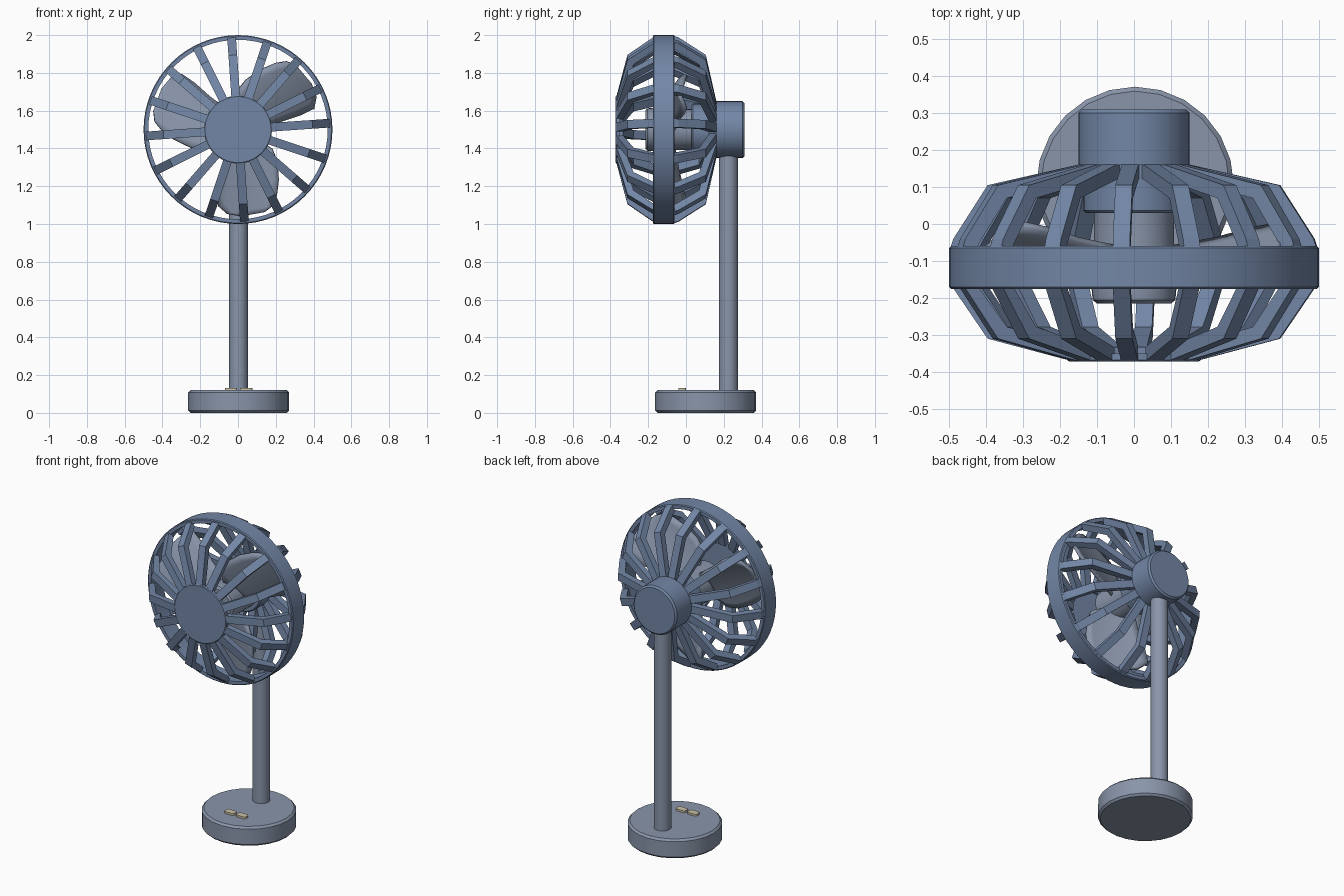
import bpy, bmesh, math
from mathutils import Matrix, Vector

if "Cube" in bpy.data.objects:
    bpy.data.objects.remove(bpy.data.objects["Cube"])

AXIS_Z = 1.5          # height of the fan axis


def material(name, rgb):
    m = bpy.data.materials.new(name)
    m.diffuse_color = (*rgb, 1)
    m.use_nodes = True
    m.node_tree.nodes["Principled BSDF"].inputs["Base Color"].default_value = m.diffuse_color
    return m


BLUE = material("cage_blue", (0.17, 0.24, 0.38))
GREY = material("body_grey_blue", (0.25, 0.30, 0.40))
CREAM = material("button_cream", (0.60, 0.54, 0.38))


def finish(bm, name, mat, angle=35):
    bmesh.ops.recalc_face_normals(bm, faces=bm.faces)
    me = bpy.data.meshes.new(name)
    bm.to_mesh(me)
    bm.free()
    me.materials.append(mat)
    if angle:
        me.shade_smooth()
        me.set_sharp_from_angle(angle=math.radians(angle))
    ob = bpy.data.objects.new(name, me)
    bpy.context.collection.objects.link(ob)
    return ob


def lathe(name, profile, mat, n=48, upright=None, closed=False):
    """Spin (radius, height) points about the fan axis, or about z at `upright`."""
    bm = bmesh.new()
    rings = []
    for r, h in profile:
        ring = []
        for i in range(n):
            a = math.tau * i / n
            c, s = r * math.cos(a), r * math.sin(a)
            p = (upright[0] + c, upright[1] + s, h) if upright else (c, h, AXIS_Z + s)
            ring.append(bm.verts.new(p))
        rings.append(ring)
    pairs = list(zip(rings, rings[1:]))
    if closed:
        pairs.append((rings[-1], rings[0]))
    else:
        bm.faces.new(rings[0])
        bm.faces.new(rings[-1])
    for a, b in pairs:
        for i in range(n):
            j = (i + 1) % n
            bm.faces.new((a[i], a[j], b[j], b[i]))
    return finish(bm, name, mat)


def ribs(name, outer, inner, half=0.023, count=16, offset=4):
    """Bent square bars repeated round the axis; outer/inner are (radius, y)."""
    bm = bmesh.new()
    for k in range(count):
        rot = Matrix.Rotation(-math.radians(offset + 360 * k / count), 3, 'Y')
        secs = []
        for o, i in zip(outer, inner):
            pts = [(o[0], o[1], -half), (o[0], o[1], half), (i[0], i[1], half), (i[0], i[1], -half)]
            secs.append([bm.verts.new(rot @ Vector(p) + Vector((0, 0, AXIS_Z))) for p in pts])
        for a, b in zip(secs, secs[1:]):
            for i in range(4):
                j = (i + 1) % 4
                bm.faces.new((a[i], a[j], b[j], b[i]))
        bm.faces.new(secs[0])
        bm.faces.new(secs[-1])
    return finish(bm, name, mat=BLUE, angle=0)


# Base, pole
lathe("base", [(0.255, 0), (0.267, 0.012), (0.267, 0.108), (0.255, 0.12)],
      GREY, 24, upright=(0.003, 0.104))
lathe("pole", [(0.05, 0.11), (0.05, 1.40)], GREY, 20, upright=(0.003, 0.225))

# Two buttons on the base
for side, x in (("left", -0.037), ("right", 0.043)):
    bm = bmesh.new()
    bmesh.ops.create_cube(bm, size=1)
    bmesh.ops.scale(bm, vec=(0.066, 0.04, 0.02), verts=bm.verts)
    bmesh.ops.translate(bm, vec=(x, -0.02, 0.122), verts=bm.verts)
    upright = [e for e in bm.edges if abs(e.verts[0].co.z - e.verts[1].co.z) > 0.01]
    bmesh.ops.bevel(bm, geom=upright, offset=0.012, segments=3, affect='EDGES', profile=0.5)
    finish(bm, "button_" + side, CREAM)

# Motor housing, with narrower neck inside the cage
lathe("motor_housing", [(0.13, 0.03), (0.137, 0.037), (0.137, 0.16), (0.15, 0.16),
                        (0.15, 0.30), (0.14, 0.31)], BLUE, 40)

# Cage ring, front disc and ribs
lathe("cage_ring", [(0.475, -0.175), (0.495, -0.175), (0.5, -0.17), (0.5, -0.065),
                    (0.495, -0.06), (0.475, -0.06)], BLUE, 64, closed=True)
lathe("cage_front_disc", [(0.175, -0.372), (0.18, -0.368), (0.18, -0.35)], BLUE, 40)
ribs("front_ribs",
     [(0.494, -0.165), (0.395, -0.31), (0.165, -0.371)],
     [(0.455, -0.165), (0.37, -0.278), (0.165, -0.333)])
ribs("back_ribs",
     [(0.496, -0.065), (0.488, -0.04), (0.395, 0.105), (0.13, 0.165)],
     [(0.455, -0.065), (0.448, -0.05), (0.37, 0.07), (0.13, 0.125)])

# Fan hub
lathe("fan_hub", [(0.10, -0.215), (0.112, -0.205), (0.115, -0.17), (0.108, -0.08),
                  (0.108, 0.035)], GREY, 32)

# Blades: rows of (distance along blade, trailing side, leading side), pitched and cambered
rows = [(0.06, -0.07, 0.07), (0.13, -0.09, 0.16), (0.20, -0.11, 0.175), (0.30, -0.15, 0.165),
        (0.38, -0.17, 0.14), (0.43, -0.13, 0.11), (0.455, -0.06, 0.06)]
STEPS = 8
for k in range(3):
    bm = bmesh.new()
    rot = Matrix.Rotation(-math.radians(40 + 120 * k), 3, 'Y')
    grid = []
    for d, s0, s1 in rows:
        line = []
        for i in range(STEPS + 1):
            s = s0 + (s1 - s0) * i / STEPS
            y = -0.105 - 0.48 * s + 0.8 * s * s
            line.append(bm.verts.new(rot @ Vector((d, y, s)) + Vector((0, 0, AXIS_Z))))
        grid.append(line)
    for a, b in zip(grid, grid[1:]):
        for i in range(STEPS):
            bm.faces.new((a[i], a[i + 1], b[i + 1], b[i]))
    blade = finish(bm, f"fan_blade_{k + 1}", GREY)
    mod = blade.modifiers.new("thickness", 'SOLIDIFY')
    mod.thickness = 0.018
    mod.offset = 0
